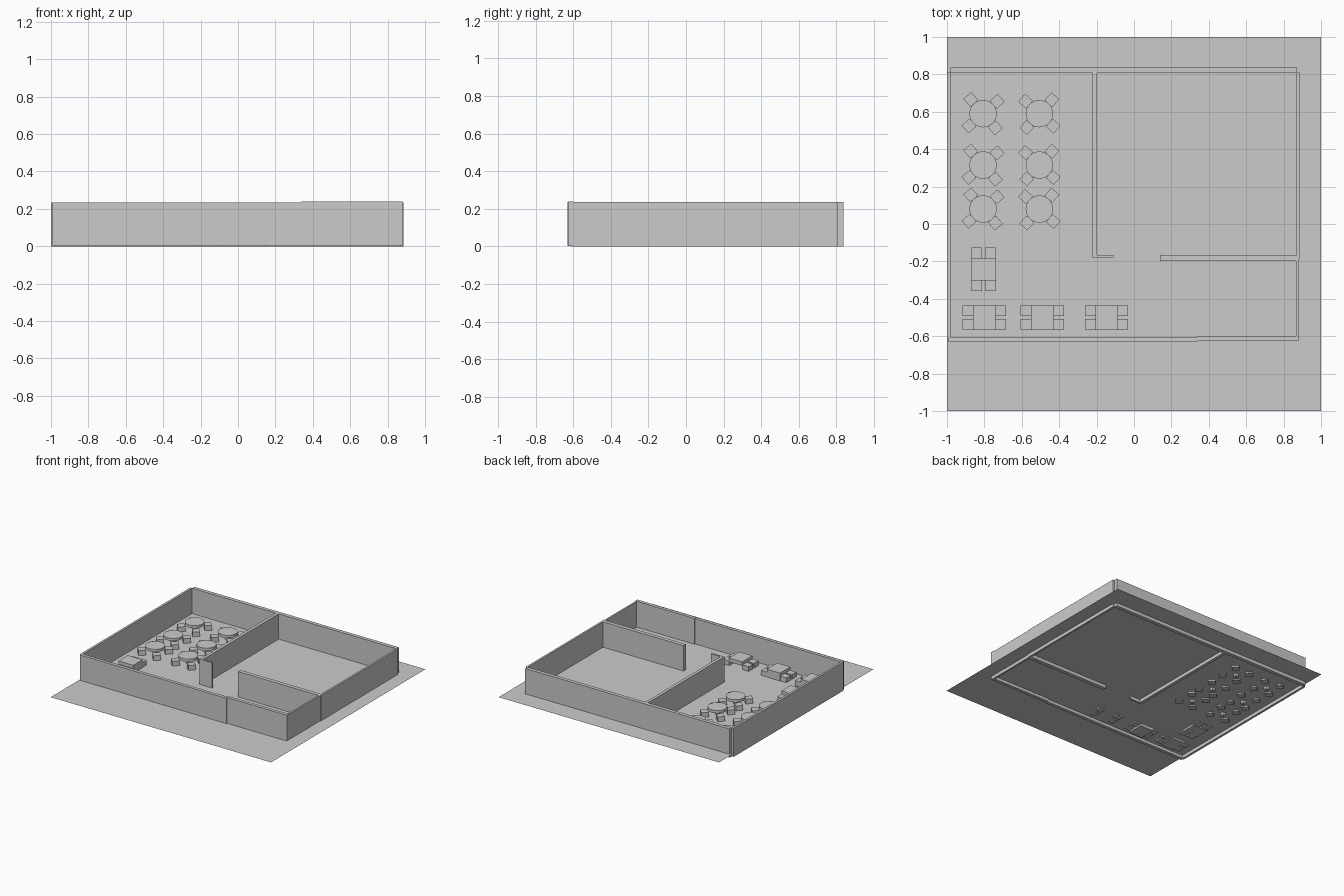
import bpy
import math
from mathutils import Matrix

cube = bpy.data.objects.get("Cube")
if cube:
    bpy.data.objects.remove(cube, do_unlink=True)

grey = bpy.data.materials.new("plain_grey")
grey.use_nodes = True
GREY = (0.6, 0.6, 0.6, 1)
grey.diffuse_color = GREY
grey.node_tree.nodes["Principled BSDF"].inputs["Base Color"].default_value = GREY

FLOOR = 0.027
WALL_TOP = 0.235
TABLE_TOP = 0.092


def finish(name):
    ob = bpy.context.object
    ob.name = name
    ob.data.materials.append(grey)
    return ob


def box(name, x0, x1, y0, y1, z0, z1):
    bpy.ops.mesh.primitive_cube_add(size=1)
    ob = finish(name)
    centre = Matrix.Translation(((x0 + x1) / 2, (y0 + y1) / 2, (z0 + z1) / 2))
    ob.data.transform(centre @ Matrix.Diagonal((x1 - x0, y1 - y0, z1 - z0, 1)))
    return ob


def chair(name, x, y, angle=0):
    s = 0.028
    ob = box(name, -s, s, -s, s, 0.017, 0.066)
    ob.data.transform(Matrix.Translation((x, y, 0)) @ Matrix.Rotation(angle, 4, "Z"))


def round_table(x, y, turn):
    bpy.ops.mesh.primitive_cylinder_add(vertices=32, radius=0.073, depth=0.022,
                                        location=(x, y, TABLE_TOP - 0.011))
    top = finish("round_table_top")
    bpy.ops.object.shade_smooth_by_angle(angle=math.radians(40))
    box("round_table_pedestal", x - 0.014, x + 0.014, y - 0.014, y + 0.014,
        0.003, TABLE_TOP - 0.02)
    # Four chairs on the diagonals
    for i in range(4):
        a = turn + math.pi / 4 + i * math.pi / 2
        chair("round_table_chair", x + 0.1 * math.cos(a), y + 0.1 * math.sin(a), a)


def square_table(x, y, along_x, bottom):
    hx, hy = (0.06, 0.067) if along_x else (0.067, 0.06)
    box("square_table", x - hx, x + hx, y - hy, y + hy, bottom, TABLE_TOP)
    # Two chairs on each of two opposite sides
    for side in (-1, 1):
        for row in (-1, 1):
            dx, dy = side * 0.088, row * 0.036
            if not along_x:
                dx, dy = dy, dx
            chair("square_table_chair", x + dx, y + dy)


# Thin ground sheet
bpy.ops.mesh.primitive_plane_add(size=2, location=(0, 0, FLOOR))
finish("ground")

# Outer walls
box("left_side_wall", -1.0, -0.982, -0.61, 0.81, 0, WALL_TOP)
box("back_wall", -0.982, 0.872, 0.808, 0.838, 0, WALL_TOP)
box("right_side_wall_rear", 0.869, 0.885, -0.19, 0.81, 0, WALL_TOP)
box("right_side_wall_front", 0.866, 0.88, -0.605, -0.19, 0, WALL_TOP)
box("front_wall_long", -0.992, 0.34, -0.632, -0.605, 0.003, WALL_TOP)
box("front_wall_short", 0.34, 0.88, -0.625, -0.598, 0.003, WALL_TOP + 0.004)

# Inner partitions with a doorway between them
box("partition_long", -0.222, -0.197, -0.18, 0.81, 0, WALL_TOP)
box("partition_foot", -0.197, -0.11, -0.18, -0.167, 0, WALL_TOP)
box("partition_cross", 0.138, 0.87, -0.197, -0.165, 0, WALL_TOP)

# Dining furniture
for y in (0.59, 0.315, 0.08):
    for x in (-0.807, -0.506):
        round_table(x, y, math.radians(-4 if x < -0.6 else 3))

square_table(-0.8, -0.5, True, 0.012)
square_table(-0.49, -0.5, True, 0.004)
square_table(-0.147, -0.5, True, 0.06)
square_table(-0.805, -0.242, False, 0.012)
